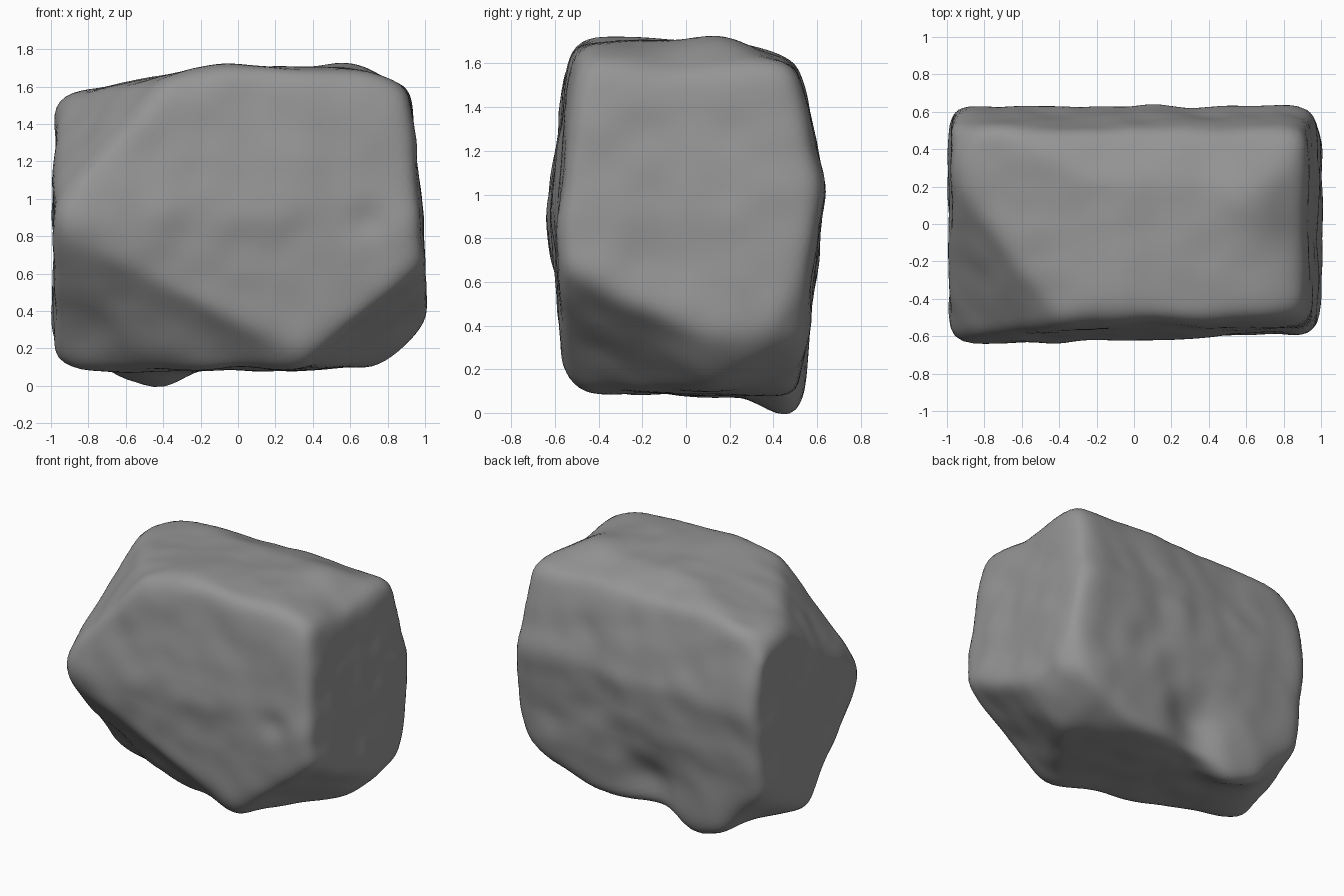
import bpy
import bmesh
import math
from mathutils import Vector, noise

cube = bpy.data.objects.get("Cube")
if cube:
    bpy.data.objects.remove(cube)

CENTRE = Vector((0, 0, 0.86))

# Broad faces of the boulder: outward direction and distance from its centre
FACETS = [
    ((1, 0, 0.08), 0.978), ((-1, 0, 0), 0.985),         # ends
    ((0, 1, 0.22), 0.66), ((0, 1, -0.12), 0.61),        # back, upper and lower
    ((0.02, -1, 0.1), 0.615), ((0.02, -1, -0.06), 0.61),  # front, upper and lower
    ((0, 0, 1), 0.835), ((0, 0, -1), 0.775),            # top and underside
    ((-0.2, 0, 0.98), 0.865), ((0, 0.3, 0.95), 0.865),  # sloping top
    ((0.4, 0, 0.92), 1.05), ((0, -0.68, 0.73), 0.94),   # top right and top front edges
    ((-0.27, -0.75, -0.6), 0.745),                      # lower front left undercut
    ((-0.68, -0.41, 0.61), 0.97),                       # upper front left bevel
    ((0.59, -0.38, -0.71), 0.94),                       # lower front right bevel
    ((0.4, 0.3, -0.87), 0.99),                          # lower back bevel
    ((0.75, 0.6, -0.25), 1.13),                         # back right edge
    ((0.7, 0, -0.7), 1.08),                             # lower right edge
    ((0, -0.8, -0.6), 0.87),                            # lower front edge
    ((-0.6, 0.35, -0.7), 1.11),                         # lower back left corner
    ((-0.6, 0.4, 0.7), 1.18),                           # upper back left corner
    ((0.5, -0.5, 0.7), 1.2),                            # upper front right corner
]
FACETS = [(Vector(n).normalized(), d) for n, d in FACETS]

# Local swellings and hollows: place, radius, push
DENTS = [
    ((-0.42, 0.45, 0.1), 0.15, (0, 0.01, -0.09)),       # foot
    ((-0.65, 0.48, 0.15), 0.18, (0, 0.02, -0.05)),
    ((-0.08, 0.56, 0.24), 0.2, (0, -0.09, 0.03)),       # hollow beside the foot
    ((0.85, -0.05, 1.62), 0.2, (0, 0, -0.04)),          # step in the top
    ((0.58, 0.15, 1.68), 0.15, (0, 0, 0.03)),
    ((0, -0.35, 1.68), 0.25, (0, 0, 0.03)),
    ((0.7, -0.6, 0.88), 0.1, (0, 0.03, 0)),             # nick in the front
    ((-0.9, -0.45, 0.17), 0.14, (-0.02, -0.06, 0)),     # lower corner knob
]


def facet_surface(direction):
    """Nearest facet met along one direction from the centre."""
    return direction * min(d / n.dot(direction) for n, d in FACETS
                           if n.dot(direction) > 0.01)


def roughness(p):
    return 0.018 * noise.noise(p * 2.6) + 0.012 * noise.noise(p * 5)


bm = bmesh.new()
bmesh.ops.create_icosphere(bm, subdivisions=6, radius=1)
for v in bm.verts:
    # Stretch the sampling to the proportions of the block
    way = Vector((v.co.x, v.co.y * 0.7, v.co.z * 0.85)).normalized()
    v.co = facet_surface(way) + CENTRE

# Wear the edges round
for _ in range(8):
    bmesh.ops.smooth_vert(bm, verts=bm.verts, factor=0.5,
                          use_axis_x=True, use_axis_y=True, use_axis_z=True)

# Roughen the faces and press in the local forms
bm.normal_update()
for v in bm.verts:
    shift = v.normal * roughness(v.co)
    for place, radius, push in DENTS:
        gap = (v.co - Vector(place)).length / radius
        shift += Vector(push) * math.exp(-gap * gap)
    v.co += shift

mesh = bpy.data.meshes.new("boulder")
bm.to_mesh(mesh)
bm.free()
boulder = bpy.data.objects.new("boulder", mesh)
bpy.context.collection.objects.link(boulder)

# Stone colour
stone = bpy.data.materials.new("grey_stone")
stone.use_nodes = True
colour = (0.3, 0.3, 0.3, 1)
stone.diffuse_color = colour
stone.node_tree.nodes["Principled BSDF"].inputs["Base Color"].default_value = colour
mesh.materials.append(stone)

bpy.context.view_layer.objects.active = boulder
boulder.select_set(True)
bpy.ops.object.shade_smooth_by_angle(angle=math.radians(40))
